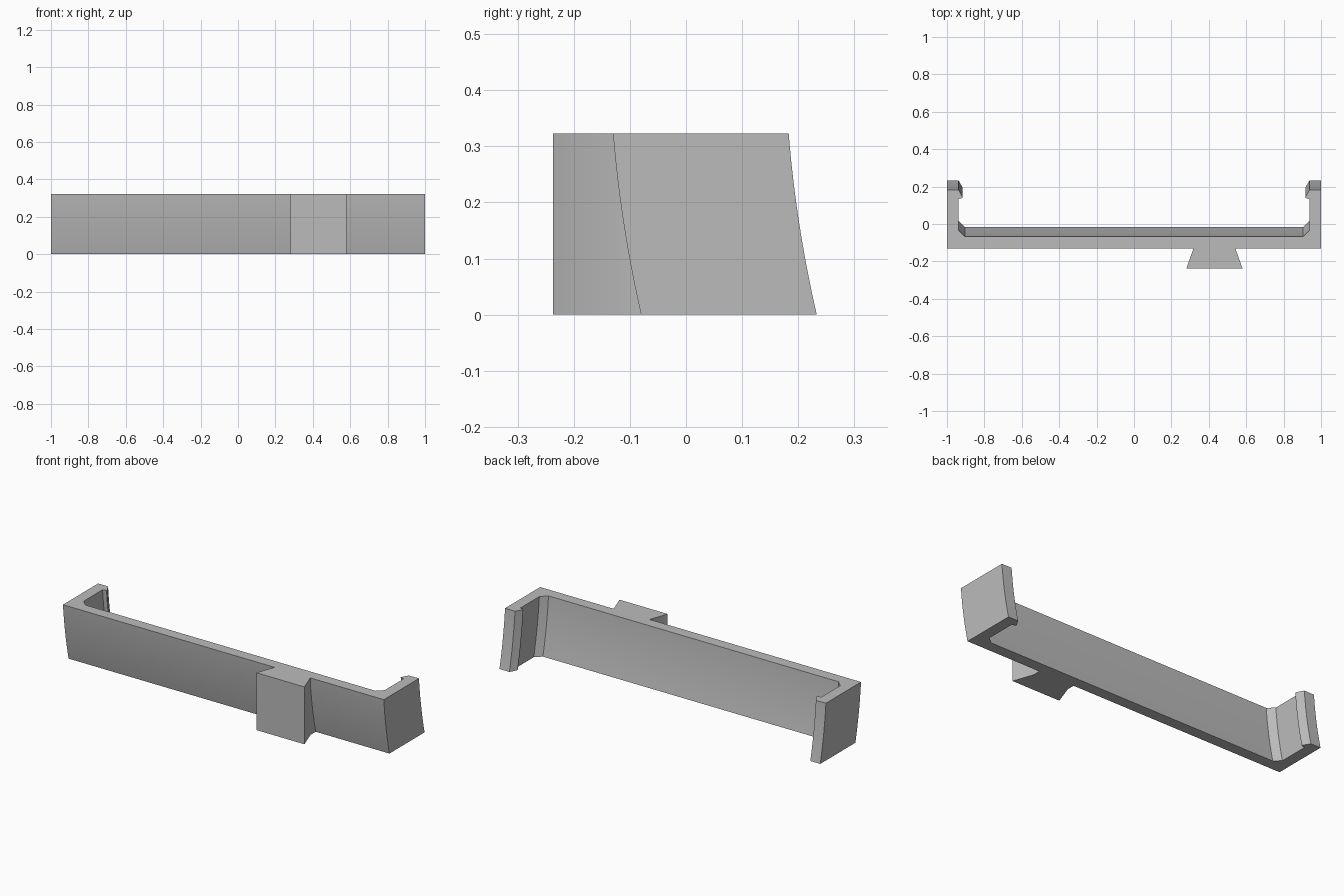
import bpy, bmesh

cube = bpy.data.objects.get("Cube")
if cube:
    bpy.data.objects.remove(cube, do_unlink=True)

HEIGHT = 0.323
STEPS = 20

grey = bpy.data.materials.new("plain_grey")
grey.use_nodes = True
colour = (0.5, 0.5, 0.5, 1)
grey.diffuse_color = colour
grey.node_tree.nodes["Principled BSDF"].inputs["Base Color"].default_value = colour


def lean(t):
    """Backward offset of the curved bracket; t runs from bottom to top."""
    return 0.05 * (1 - t) - 0.024 * t * (1 - t)


def loft(name, steps, ring_at):
    """Stack outlines from bottom to top into a capped solid."""
    bm = bmesh.new()
    rings = []
    for i in range(steps + 1):
        t = i / steps
        rings.append([bm.verts.new((x, y, HEIGHT * t)) for x, y in ring_at(t)])
    n = len(rings[0])
    for low, high in zip(rings, rings[1:]):
        for i in range(n):
            j = (i + 1) % n
            bm.faces.new((low[i], low[j], high[j], high[i]))
    bm.faces.new(rings[0][::-1])
    bm.faces.new(rings[-1])
    bmesh.ops.recalc_face_normals(bm, faces=bm.faces[:])
    mesh = bpy.data.meshes.new(name)
    bm.to_mesh(mesh)
    bm.free()
    mesh.materials.append(grey)
    obj = bpy.data.objects.new(name, mesh)
    bpy.context.collection.objects.link(obj)
    return obj


# Bracket: back wall, two arms, chamfered corners and inward snap hooks
half = [(1, -0.13), (1, 0.183), (0.938, 0.183), (0.917, 0.146), (0.917, 0.139),
        (0.938, 0.134), (0.938, -0.034), (0.904, -0.067)]
outline = half + [(-x, y) for x, y in reversed(half)]
bracket = loft("clip_bracket", STEPS,
               lambda t: [(x, y + lean(t)) for x, y in outline])

# Dovetail: flared straight block whose neck ends inside the wall
# and follows its curve, so nothing pokes out behind
MID, NECK, FLARE = 0.43, 0.11, 0.15


def dovetail_ring(t):
    back = -0.11 + lean(t)
    return [(MID - FLARE, -0.237), (MID + FLARE, -0.237), (MID + NECK, -0.125),
            (MID + NECK, back), (MID - NECK, back), (MID - NECK, -0.125)]


dovetail = loft("dovetail_mount", STEPS, dovetail_ring)

# Smooth the curved walls, keep the corners crisp
bpy.ops.object.select_all(action='DESELECT')
for obj in (bracket, dovetail):
    obj.select_set(True)
bpy.context.view_layer.objects.active = bracket
bpy.ops.object.shade_smooth_by_angle(angle=0.35)
